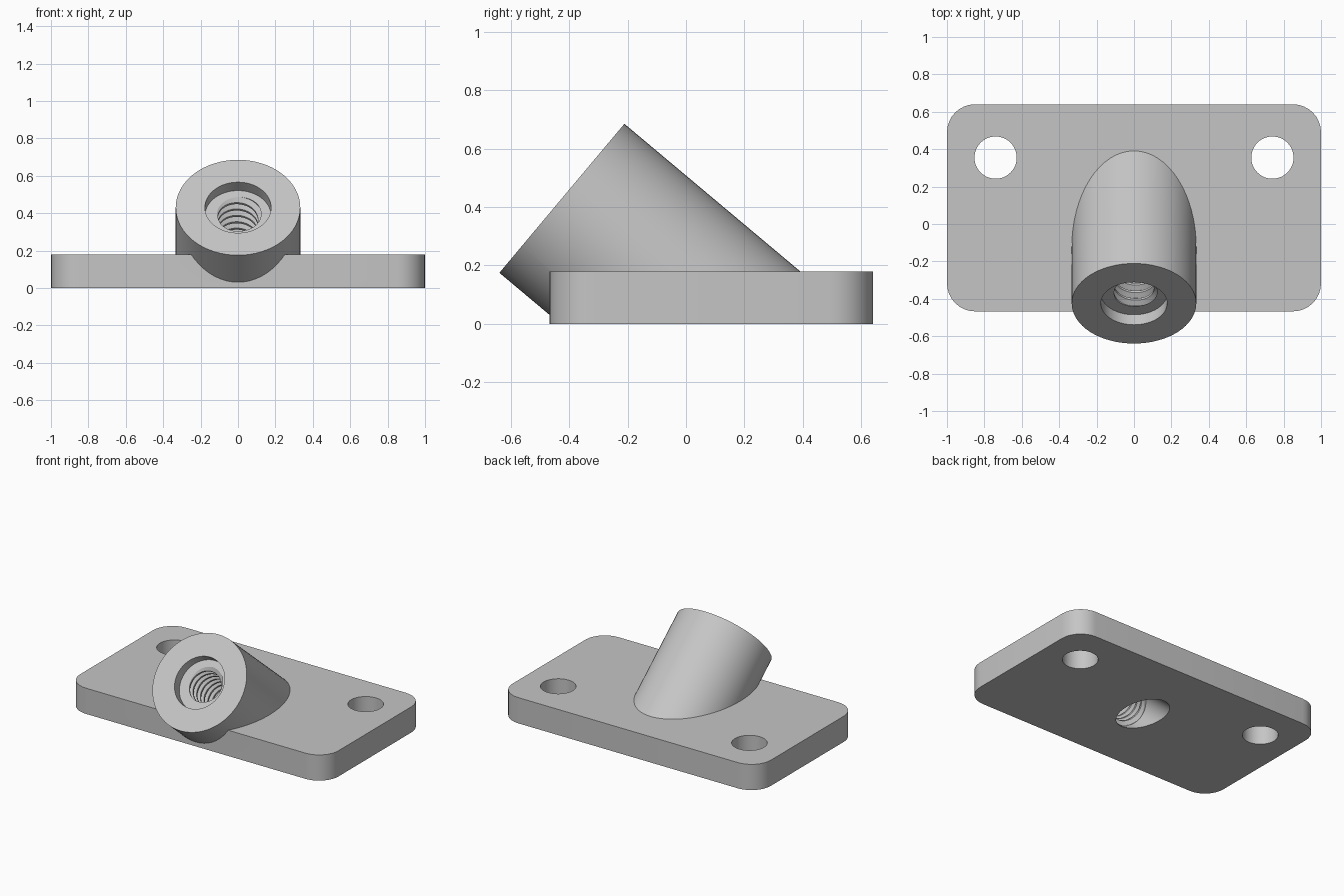
import bpy, bmesh, math
from mathutils import Matrix, Vector

cube = bpy.data.objects.get("Cube")
if cube:
    bpy.data.objects.remove(cube, do_unlink=True)

# Plate
FRONT, BACK, THICK, CORNER = -0.467, 0.64, 0.18, 0.15
HOLE_X, HOLE_Y, HOLE_R = 0.74, 0.355, 0.113
# Slanted boss: axis starts at the centre of its open face and runs down into the plate
TILT = math.radians(40)
FACE_CENTRE = Vector((0, -0.425, 0.43))
AXIS = Vector((0, math.cos(TILT), -math.sin(TILT)))
BOSS_R, RECESS_R, RECESS_DEPTH = 0.333, 0.177, 0.07
MAJOR_R, MINOR_R, PITCH, THREAD_END = 0.133, 0.107, 0.053, 0.47
BORE = Matrix.Translation(FACE_CENTRE) @ AXIS.to_track_quat('Z', 'X').to_matrix().to_4x4()

grey = bpy.data.materials.new("light_grey")
grey.use_nodes = True
colour = (0.56, 0.56, 0.56, 1)
grey.diffuse_color = colour
grey.node_tree.nodes["Principled BSDF"].inputs["Base Color"].default_value = colour


def make_object(name, bm):
    bmesh.ops.recalc_face_normals(bm, faces=bm.faces)
    mesh = bpy.data.meshes.new(name)
    bm.to_mesh(mesh)
    bm.free()
    mesh.materials.append(grey)
    obj = bpy.data.objects.new(name, mesh)
    bpy.context.collection.objects.link(obj)
    return obj


def cylinder(radius, start, end, frame, segments=64):
    """Closed cylinder along the z axis of a frame."""
    bm = bmesh.new()
    bmesh.ops.create_cone(bm, cap_ends=True, segments=segments, radius1=radius,
                          radius2=radius, depth=end - start,
                          matrix=frame @ Matrix.Translation((0, 0, (start + end) / 2)))
    return bm


def combine(target, other, operation):
    """Apply a boolean and discard the helper."""
    mod = target.modifiers.new(operation, 'BOOLEAN')
    mod.operation, mod.solver, mod.object = operation, 'EXACT', other
    bpy.context.view_layer.objects.active = target
    bpy.ops.object.modifier_apply(modifier=mod.name)
    bpy.data.objects.remove(other, do_unlink=True)


def thread_cutter(start, end, sides=48):
    """Helical screw-thread solid with capped ends."""
    profile = [(0, MAJOR_R), (0.125, MAJOR_R), (0.44, MINOR_R), (0.69, MINOR_R)]
    steps = len(profile)
    rows = steps * math.ceil((end - start) / PITCH) + 1
    bm = bmesh.new()
    grid = []
    for k in range(rows + steps):
        shift, radius = profile[k % steps]
        ring = []
        for j in range(sides):
            if k >= rows and j:
                break
            angle = math.tau * j / sides
            z = start + PITCH * (k // steps + shift + j / sides)
            ring.append(bm.verts.new(BORE @ Vector(
                (radius * math.cos(angle), radius * math.sin(angle), z))))
        grid.append(ring)
    for k in range(rows - 1):
        for j in range(sides):
            a, b = grid[k][j], grid[k + 1][j]
            last = j == sides - 1
            c = grid[k + 1 + steps][0] if last else grid[k + 1][j + 1]
            d = grid[k + steps][0] if last else grid[k][j + 1]
            bm.faces.new((a, b, c, d))
    # Fan each open end to a point on the axis
    low = bm.verts.new(BORE @ Vector((0, 0, start + PITCH / 2)))
    high = bm.verts.new(BORE @ Vector((0, 0, start + PITCH * ((rows - 1) / steps + 0.5))))
    near_end = set(grid[0]) | {grid[k][0] for k in range(steps + 1)}
    for edge in [e for e in bm.edges if e.is_boundary]:
        tip = low if all(v in near_end for v in edge.verts) else high
        bm.faces.new((*edge.verts, tip))
    return bm


# Rounded rectangular plate
bm = bmesh.new()
outline = []
corners = ((1, BACK, 0), (-1, BACK, 1), (-1, FRONT, 2), (1, FRONT, 3))
for x, y, quarter in corners:
    cx = x - math.copysign(CORNER, x)
    cy = y - math.copysign(CORNER, y)
    for i in range(9):
        a = (quarter + i / 8) * math.pi / 2
        outline.append(bm.verts.new((cx + CORNER * math.cos(a), cy + CORNER * math.sin(a), 0)))
base = bm.faces.new(outline)
top = bmesh.ops.extrude_face_region(bm, geom=[base])["geom"]
bmesh.ops.translate(bm, vec=(0, 0, THICK),
                    verts=[g for g in top if isinstance(g, bmesh.types.BMVert)])
bracket = make_object("angled_mounting_bracket", bm)

# Slanted boss, trimmed just above the plate underside
bm = cylinder(BOSS_R, 0, 1.2, BORE)
bmesh.ops.bisect_plane(bm, geom=bm.verts[:] + bm.edges[:] + bm.faces[:],
                       plane_co=(0, 0, 0.01), plane_no=(0, 0, 1), clear_inner=True)
bmesh.ops.holes_fill(bm, edges=[e for e in bm.edges if e.is_boundary])
combine(bracket, make_object("boss", bm), 'UNION')

# Threaded bore, face recess and plain exit bore
for name, cutter in (
        ("thread", thread_cutter(0.01, THREAD_END + 0.02)),
        ("recess", cylinder(RECESS_R, -0.1, RECESS_DEPTH, BORE)),
        ("exit_bore", cylinder(MAJOR_R + 0.001, THREAD_END, 1.0, BORE))):
    combine(bracket, make_object(name, cutter), 'DIFFERENCE')

# Two mounting holes
for side in (-1, 1):
    hole = cylinder(HOLE_R, -0.1, THICK + 0.1, Matrix.Translation((side * HOLE_X, HOLE_Y, 0)), 48)
    combine(bracket, make_object("mounting_hole", hole), 'DIFFERENCE')

bpy.ops.object.select_all(action='DESELECT')
bracket.select_set(True)
bpy.context.view_layer.objects.active = bracket
bpy.ops.object.shade_smooth_by_angle(angle=math.radians(30))
